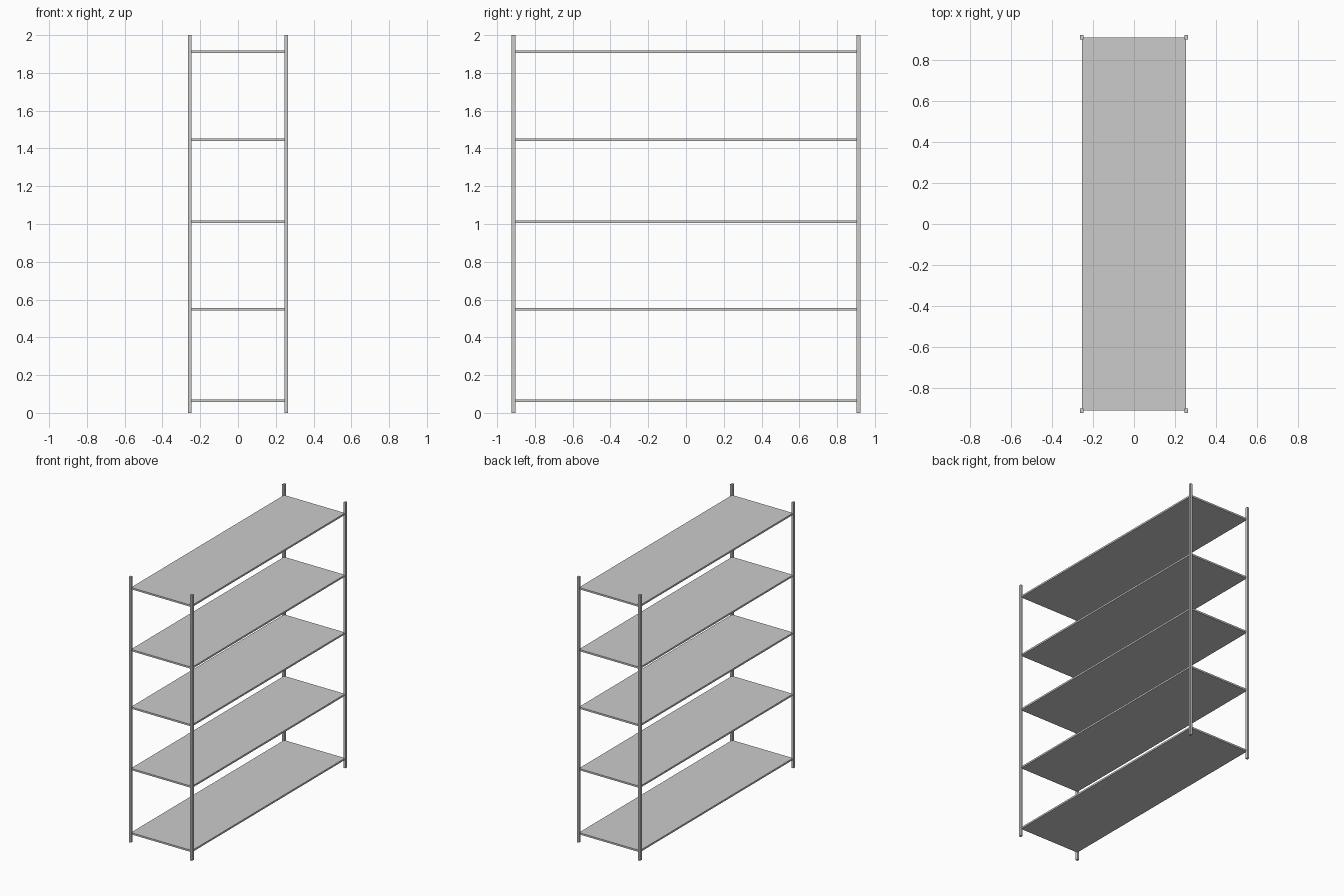
import bpy

if "Cube" in bpy.data.objects:
    bpy.data.objects.remove(bpy.data.objects["Cube"])


def box(name, center, size):
    bpy.ops.mesh.primitive_cube_add(size=1, location=center)
    ob = bpy.context.object
    ob.name = name
    ob.scale = size
    bpy.ops.object.transform_apply(location=False, rotation=False, scale=True)
    return ob


# Four corner posts
for sx, side in ((-1, "left"), (1, "right")):
    for sy, end in ((-1, "front"), (1, "back")):
        box(f"post_{end}_{side}", (sx * 0.255, sy * 0.913, 1.0), (0.017, 0.021, 2.0))

# Five flat shelves, whose corners sit in the posts
for i, z in enumerate((0.064, 0.548, 1.011, 1.445, 1.911)):
    box(f"shelf_{i + 1}", (0, 0, z), (0.508, 1.824, 0.013))
